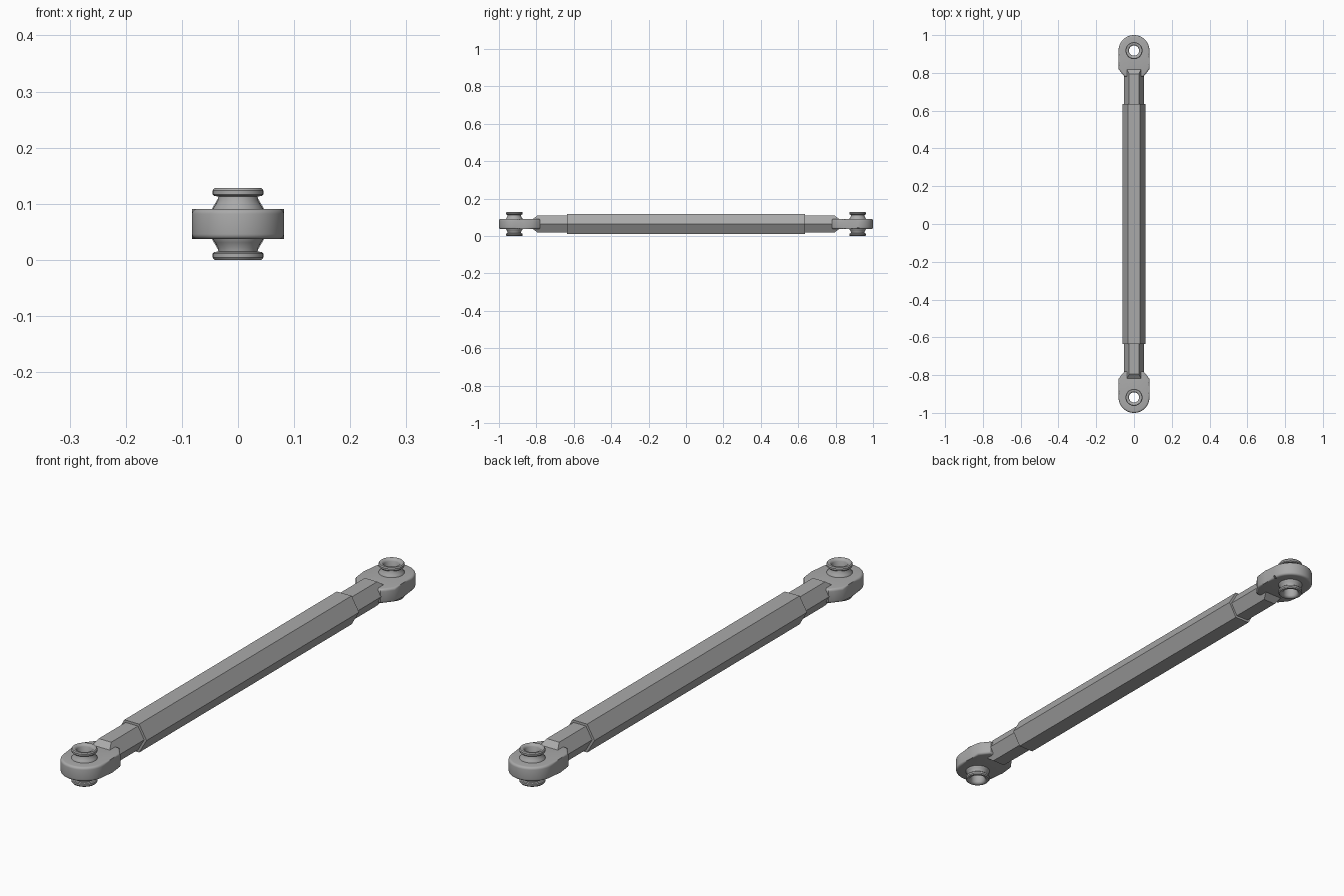
import bpy, bmesh
from math import cos, sin, pi, atan2, radians

cube = bpy.data.objects.get("Cube")
if cube:
    bpy.data.objects.remove(cube)

MID = 0.064      # height of the rod axis
EYE_Y = 0.918    # distance of each eye from the middle

steel = bpy.data.materials.new("grey steel")
steel.use_nodes = True
colour = (0.4, 0.4, 0.4, 1)
steel.diffuse_color = colour
steel.node_tree.nodes["Principled BSDF"].inputs["Base Color"].default_value = colour


def finish(bm, name, y=0, turn=0, smooth=True):
    bmesh.ops.recalc_face_normals(bm, faces=bm.faces)
    mesh = bpy.data.meshes.new(name)
    bm.to_mesh(mesh)
    bm.free()
    mesh.materials.append(steel)
    obj = bpy.data.objects.new(name, mesh)
    bpy.context.collection.objects.link(obj)
    obj.location = (0, y, MID)
    obj.rotation_euler.z = turn
    if smooth:
        bpy.ops.object.select_all(action='DESELECT')
        obj.select_set(True)
        bpy.context.view_layer.objects.active = obj
        bpy.ops.object.shade_smooth_by_angle(angle=radians(35))
    return obj


def bridge(bm, a, b):
    n = len(a)
    for i in range(n):
        bm.faces.new((a[i], a[(i + 1) % n], b[(i + 1) % n], b[i]))


def hex_bar(name, sections):
    """Loft hexagons along y; each section is (y, radius, flat height)."""
    bm = bmesh.new()
    loops = []
    for y, r, h in sections:
        x = r - h / 3 ** 0.5
        pts = [(r, 0), (x, h), (-x, h), (-r, 0), (-x, -h), (x, -h)]
        loops.append([bm.verts.new((px, y, pz)) for px, pz in pts])
    for a, b in zip(loops, loops[1:]):
        bridge(bm, a, b)
    bm.faces.new(loops[0])
    bm.faces.new(loops[-1])
    return finish(bm, name, smooth=False)


def eye_body(name, y, turn):
    """Rounded plate with a bore, tapering into the shank."""
    half, thick, bore = 0.082, 0.027, 0.037
    side = [(half, -0.05), (half, -0.098), (0.062, -0.124), (0.05, -0.138)]
    arc = [(half * cos(pi * i / 32), half * sin(pi * i / 32)) for i in range(33)]
    outline = arc + [(-px, py) for px, py in side] + side[::-1]
    bm = bmesh.new()
    outer, inner = [], []
    for z in (-thick, thick):
        outer.append([bm.verts.new((px, py, z)) for px, py in outline])
        angles = [atan2(py, px) for px, py in outline]
        inner.append([bm.verts.new((bore * cos(a), bore * sin(a), z)) for a in angles])
    bridge(bm, outer[0], outer[1])
    bridge(bm, inner[0], inner[1])
    for o, i in zip(outer, inner):
        bridge(bm, o, i)
    # round the outer rims
    rims = [set(loop) for loop in outer]
    edges = [e for e in bm.edges if any(set(e.verts) <= rim for rim in rims)]
    bmesh.ops.bevel(bm, geom=edges, offset=0.009, segments=4, profile=0.5, affect='EDGES')
    return finish(bm, name, y, turn)


def ball_sleeve(name, y):
    """Hollow spool: flared neck and rounded lips, mirrored about the plate."""
    upper = [(0.047, 0.024), (0.041, 0.033), (0.036, 0.042), (0.035, 0.049),
             (0.042, 0.05), (0.045, 0.053), (0.045, 0.06), (0.042, 0.064),
             (0.036, 0.064), (0.031, 0.062), (0.027, 0.056)]
    profile = upper + [(r, -z) for r, z in reversed(upper)]
    n = 40
    bm = bmesh.new()
    loops = [[bm.verts.new((r * cos(2 * pi * i / n), r * sin(2 * pi * i / n), z))
              for i in range(n)] for r, z in profile]
    for a, b in zip(loops, loops[1:] + loops[:1]):
        bridge(bm, a, b)
    return finish(bm, name, y)


# central hexagonal tube
hex_bar("main_bar", [(-0.635, 0.062, 0.0537), (0.635, 0.062, 0.0537)])

# both ends
for label, s in (("front", -1), ("back", 1)):
    hex_bar(label + "_shank", [(s * 0.6, 0.052, 0.045), (s * 0.795, 0.052, 0.045),
                               (s * 0.82, 0.052, 0.026)])
    eye_body(label + "_eye", s * EYE_Y, 0 if s > 0 else pi)
    ball_sleeve(label + "_ball_sleeve", s * EYE_Y)
